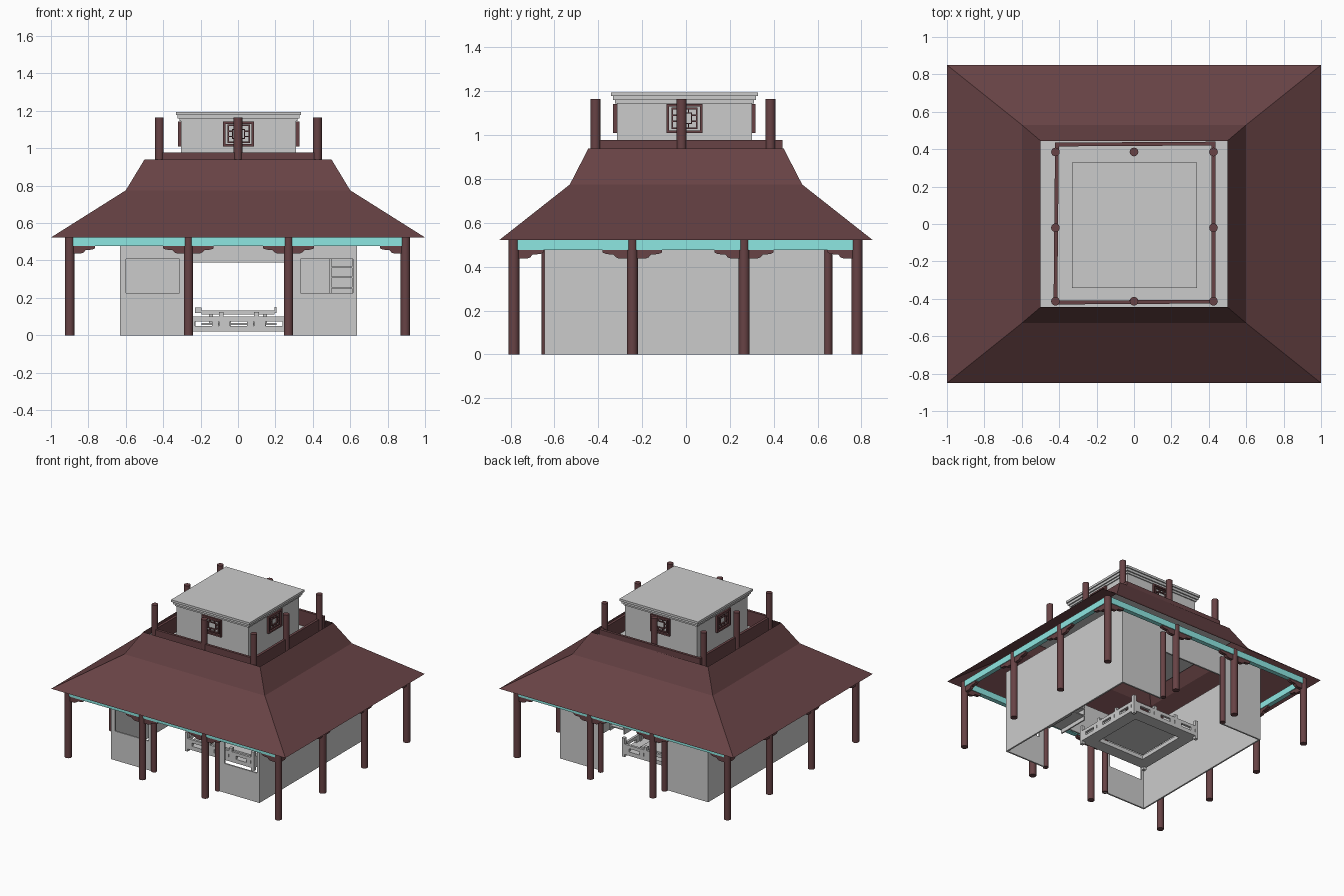
import bpy, bmesh, math
from mathutils import Vector, Matrix

if "Cube" in bpy.data.objects:
    bpy.data.objects.remove(bpy.data.objects["Cube"])


def material(name, rgb):
    m = bpy.data.materials.new(name)
    m.diffuse_color = (*rgb, 1)
    m.use_nodes = True
    m.node_tree.nodes["Principled BSDF"].inputs["Base Color"].default_value = m.diffuse_color
    return m


BROWN = material("dark_wood", (0.136, 0.055, 0.059))
TEAL = material("teal_paint", (0.27, 0.8, 0.76))


def finish(bm, name, mat=None):
    bmesh.ops.recalc_face_normals(bm, faces=bm.faces)
    me = bpy.data.meshes.new(name)
    bm.to_mesh(me)
    bm.free()
    ob = bpy.data.objects.new(name, me)
    bpy.context.collection.objects.link(ob)
    if mat:
        me.materials.append(mat)
    return ob


def boxes(name, spans, mat=None, M=Matrix()):
    """One object made of boxes given as (x0, x1, y0, y1, z0, z1)."""
    bm = bmesh.new()
    for x0, x1, y0, y1, z0, z1 in spans:
        T = Matrix.Translation(((x0 + x1) / 2, (y0 + y1) / 2, (z0 + z1) / 2))
        S = Matrix.Diagonal((x1 - x0, y1 - y0, z1 - z0, 1))
        bmesh.ops.create_cube(bm, size=1, matrix=M @ T @ S)
    return finish(bm, name, mat)


def post(name, x, y, z0, z1, r):
    bm = bmesh.new()
    bmesh.ops.create_cone(bm, cap_ends=True, segments=20, radius1=r, radius2=r, depth=z1 - z0,
                          matrix=Matrix.Translation((x, y, (z0 + z1) / 2)))
    ob = finish(bm, name, BROWN)
    for p in ob.data.polygons:
        p.use_smooth = len(p.vertices) == 4
    return ob


def beam(name, a, b, z0, z1, w, mat):
    d = Vector(b) - Vector(a)
    M = Matrix.Translation((*a, 0)) @ Matrix.Rotation(math.atan2(d.y, d.x), 4, 'Z')
    return boxes(name, [(-w / 2, d.length + w / 2, -w / 2, w / 2, z0, z1)], mat, M)


# Hollow hipped roof with a kinked slope, and the terrace sunk inside its top
bm = bmesh.new()
rings = [[bm.verts.new((sx * x, sy * y, z)) for sx, sy in ((-1, -1), (1, -1), (1, 1), (-1, 1))]
         for x, y, z in ((1, .85, .523), (.6, .53, .775), (.5, .445, .94))]
for lo, hi in zip(rings, rings[1:]):
    for i in range(4):
        j = (i + 1) % 4
        bm.faces.new((lo[i], lo[j], hi[j], hi[i]))
finish(bm, "hipped_roof", BROWN)
boxes("terrace_floor", [(-.54, .54, -.48, .48, .85, .86)])

# Veranda columns, beams and stepped brackets
XS, YS = (-.9, -.265, .27, .895), (-.785, -.245, .265, .78)
BRACKET = [(0, .477), (.135, .477), (.135, .465), (.12, .458), (.085, .455),
           (.075, .443), (.06, .437), (0, .437)]


def bracket(x, y, angle):
    bm = bmesh.new()
    f = bm.faces.new([bm.verts.new((u, -.012, z)) for u, z in BRACKET])
    ex = bmesh.ops.extrude_face_region(bm, geom=[f])
    bmesh.ops.translate(bm, vec=(0, .024, 0),
                        verts=[v for v in ex['geom'] if isinstance(v, bmesh.types.BMVert)])
    bm.transform(Matrix.Translation((x, y, 0)) @ Matrix.Rotation(angle, 4, 'Z'))
    finish(bm, "eave_bracket", BROWN)


for i, x in enumerate(XS):
    for j, y in enumerate(YS):
        if i in (0, 3) or j in (0, 3):
            post("veranda_column", x, y, 0, .525, .025)
        if j in (0, 3):
            if i < 3:
                bracket(x, y, 0)
            if i > 0:
                bracket(x, y, math.pi)
        if i in (0, 3):
            if j < 3:
                bracket(x, y, math.pi / 2)
            if j > 0:
                bracket(x, y, -math.pi / 2)
for y in (YS[0], YS[3]):
    beam("eave_beam", (XS[0], y), (XS[3], y), .477, .525, .035, TEAL)
for x in (XS[0], XS[3]):
    beam("eave_beam", (x, YS[0]), (x, YS[3]), .477, .525, .035, TEAL)

# Hall walls: solid sides, wide openings front and back, two front windows
X0, X1, Y0, Y1, T, H = -.632, .635, -.645, .632, .012, .64
boxes("side_walls", [(X0, X0 + T, Y0, Y1, 0, H), (X1 - T, X1, Y0, Y1, 0, H)])
boxes("back_wall", [(X0, -.265, Y1 - T, Y1, 0, H), (.275, X1, Y1 - T, Y1, 0, H),
                    (-.265, .275, Y1 - T, Y1, .39, H)])
front = [(-.265, .275, Y0, Y0 + T, .39, H)]
for a, b, wa, wb in ((X0, -.265, -.6, -.313), (.275, X1, .335, .615)):
    front += [(a, wa, Y0, Y0 + T, 0, H), (wb, b, Y0, Y0 + T, 0, H),
              (wa, wb, Y0, Y0 + T, 0, .225), (wa, wb, Y0, Y0 + T, .407, H)]
boxes("front_wall", front)
for x in (-.27, .275):
    for y in (-.638, .647):
        post("door_post", x, y, 0, .525, .02)

# Low platform with slotted rails inside the hall
A = .295
P = Matrix.Translation((.005, .06, 0))
boxes("platform_frame", [(-A, A, -A, -.2, .02, .05), (-A, A, .2, A, .02, .05),
                         (-A, -.2, -.2, .2, .02, .05), (.2, A, -.2, .2, .02, .05),
                         (-.2, .2, -.2, .2, .055, .065)], None, P)
for k in range(4):
    R = P @ Matrix.Rotation(k * math.pi / 2, 4, 'Z')
    rail = [(-A, A, -A, -A + .018, .075, .1)]
    for i in range(4):
        x = -A + i * (2 * A - .025) / 3
        rail.append((x, x + .025, -A, -A + .025, 0 if i in (0, 3) else .02, .145 if i in (0, 3) else .125))
    for i in range(3):
        x = -A + .025 + i * (2 * A - .025) / 3
        rail += [(x, x + .035, -A, -A + .018, .05, .075), (x + .125, x + .16, -A, -A + .018, .05, .075)]
    boxes("platform_rail", rail, None, R)
boxes("platform_table", [(-.2, .19, -.09, .09, .11, .132), (-.235, -.2, -.09, .09, .12, .148),
                         (.19, .2, -.09, .09, .12, .15),
                         (-.16, -.14, -.08, .08, .06, .11), (.13, .15, -.08, .08, .06, .11)], None, P)

# Open shelf against the right wall
shelf = [(.49, .5, -.2, .05, 0, .42), (.61, .62, -.2, .05, 0, .42)]
shelf += [(.5, .61, -.2, .05, .03 + .055 * i, .038 + .055 * i) for i in range(8)]
boxes("wall_shelf", shelf)

# Terrace curb and posts
curb = [(-.42, -.42), (.425, -.415), (.425, .43), (-.412, .425)]
for i in range(4):
    beam("terrace_curb", curb[i], curb[(i + 1) % 4], .86, .977, .02, BROWN)
for x in (-.42, 0, .425):
    for y in (-.413, -.02, .385):
        if (x, y) != (0, -.02):
            post("terrace_post", x, y, .86, 1.165, .023)

# Upper room with stepped cornice
C = Matrix.Translation((.003, -.007, 0))
boxes("upper_room", [(-.308, .308, -.308, .308, .86, 1.147)], None, C)
boxes("upper_cornice", [(-s, s, -s, s, a, b) for s, a, b in
                        ((.316, 1.145, 1.16), (.326, 1.16, 1.178), (.335, 1.178, 1.195))], None, C)


# Lattice windows on the four sides of the upper room
def frame(w, z0, z1, t, y0, y1):
    return [(-w, -w + t, y0, y1, z0, z1), (w - t, w, y0, y1, z0, z1),
            (-w + t, w - t, y0, y1, z0, z0 + t), (-w + t, w - t, y0, y1, z1 - t, z1)]


lattice = frame(.082, 1.01, 1.142, .012, -.325, -.305) + frame(.06, 1.028, 1.126, .008, -.32, -.305)
lattice += frame(.035, 1.05, 1.104, .006, -.318, -.305)
for s in (-1, 1):
    a, b = sorted((s * .035, s * .06))
    lattice += [(a, b, -.318, -.305, z, z + .006) for z in (1.06, 1.088)]
    lattice += [(s * .018 - .003, s * .018 + .003, -.318, -.305, z, z + .018) for z in (1.034, 1.102)]
for k in range(4):
    boxes("lattice_window", lattice, BROWN, C @ Matrix.Rotation(k * math.pi / 2, 4, 'Z'))
